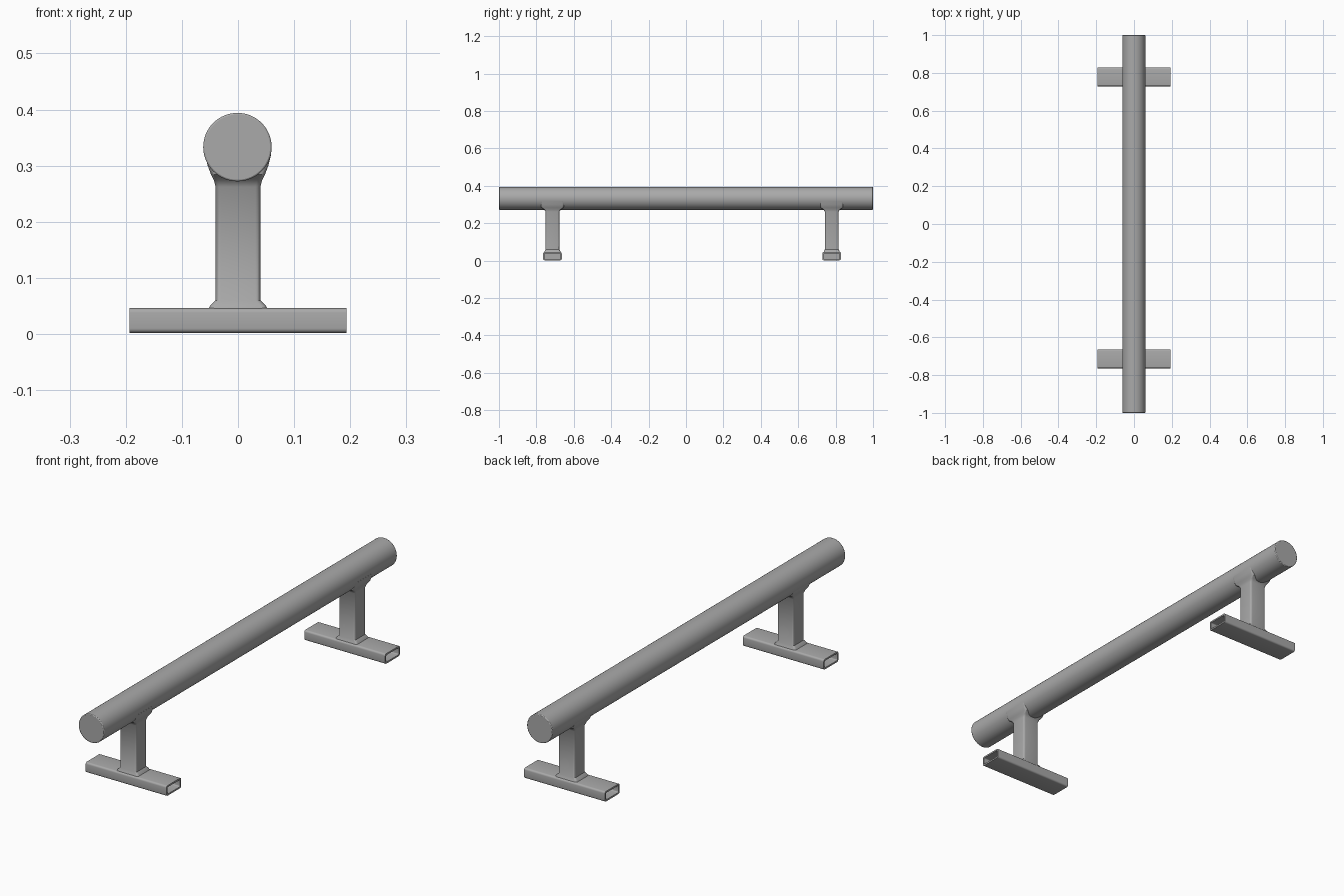
import bpy, bmesh, math
from mathutils import Vector

cube = bpy.data.objects.get("Cube")
if cube:
    bpy.data.objects.remove(cube, do_unlink=True)

steel = bpy.data.materials.new("grey steel")
steel.use_nodes = True
GREY = (0.4, 0.4, 0.4, 1)
steel.diffuse_color = GREY
steel.node_tree.nodes["Principled BSDF"].inputs["Base Color"].default_value = GREY


def rounded_rect(a, b, r, steps=4):
    """Outline of a rectangle with half sizes a, b and corner radius r."""
    pts = []
    for k, (sx, sy) in enumerate([(1, 1), (-1, 1), (-1, -1), (1, -1)]):
        for i in range(steps + 1):
            t = math.pi / 2 * (k + i / steps)
            pts.append((sx * (a - r) + r * math.cos(t), sy * (b - r) + r * math.sin(t)))
    return pts


def loft(name, rings, location):
    """Skin a list of closed rings of points and cap both ends."""
    bm = bmesh.new()
    loops = [[bm.verts.new(p) for p in ring] for ring in rings]
    n = len(loops[0])
    for low, high in zip(loops, loops[1:]):
        for i in range(n):
            j = (i + 1) % n
            bm.faces.new((low[i], low[j], high[j], high[i]))
    bm.faces.new(loops[0][::-1])
    bm.faces.new(loops[-1])
    bmesh.ops.recalc_face_normals(bm, faces=bm.faces)
    mesh = bpy.data.meshes.new(name)
    bm.to_mesh(mesh)
    bm.free()
    obj = bpy.data.objects.new(name, mesh)
    bpy.context.collection.objects.link(obj)
    obj.location = location
    finish(obj)
    return obj


def finish(obj):
    obj.data.materials.append(steel)
    bpy.ops.object.select_all(action='DESELECT')
    obj.select_set(True)
    bpy.context.view_layer.objects.active = obj
    bpy.ops.object.shade_smooth_by_angle(angle=math.radians(35))


# Round rail with softened end edges
bpy.ops.mesh.primitive_cylinder_add(vertices=64, radius=0.061, depth=2,
                                    location=(-0.001, 0, 0.333),
                                    rotation=(math.pi / 2, 0, 0))
rail = bpy.context.object
rail.name = "rail"
bevel = rail.modifiers.new("soft ends", 'BEVEL')
bevel.width = 0.003
bevel.segments = 2
bevel.limit_method = 'ANGLE'
bevel.angle_limit = math.radians(40)
finish(rail)

# Post profile: height, half width, half depth (weld at the foot, saddle at the rail)
POST = [(0.040, 0.054, 0.044), (0.050, 0.050, 0.042), (0.060, 0.040, 0.037),
        (0.262, 0.040, 0.037), (0.274, 0.043, 0.045), (0.284, 0.048, 0.060),
        (0.300, 0.054, 0.062), (0.320, 0.059, 0.062)]

# Foot tube: open ends, blocked inside below the post
HALF, CORE = 0.193, 0.04
OUTER = rounded_rect(0.050, 0.022, 0.008)
INNER = rounded_rect(0.043, 0.015, 0.004)
FOOT = [(-CORE, INNER), (-HALF, INNER), (-HALF, OUTER),
        (HALF, OUTER), (HALF, INNER), (CORE, INNER)]

for side, y in (("front", -0.714), ("back", 0.779)):
    loft(side + "_post",
         [[Vector((px, py, z)) for px, py in rounded_rect(a, b, 0.009)]
          for z, a, b in POST], (0, y, 0))
    loft(side + "_foot",
         [[Vector((x, py, pz)) for py, pz in outline] for x, outline in FOOT],
         (0, y, 0.024))
